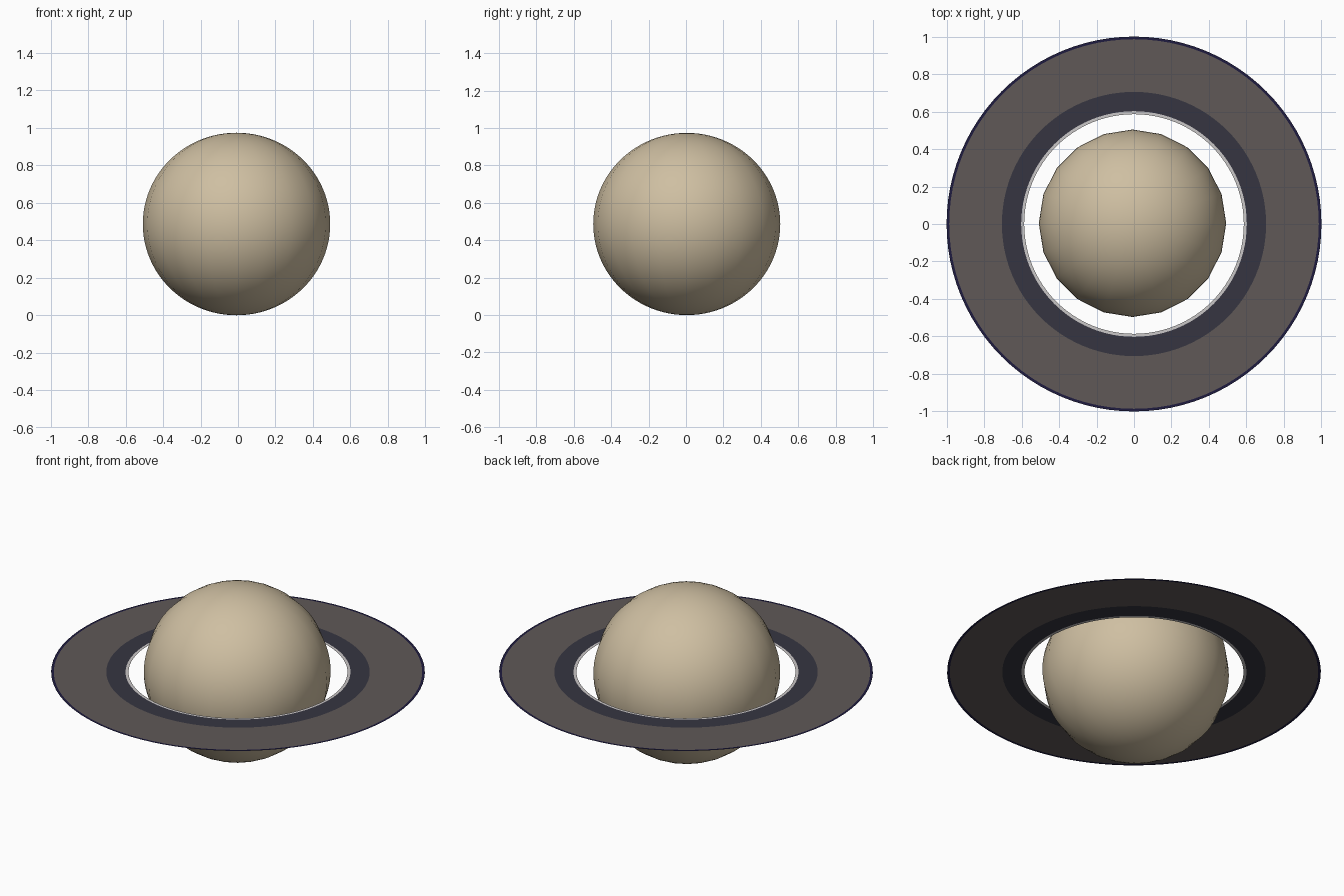
import bpy, bmesh, math

if "Cube" in bpy.data.objects:
    bpy.data.objects.remove(bpy.data.objects["Cube"])

def material(name, color):
    m = bpy.data.materials.new(name)
    m.diffuse_color = (*color, 1)
    m.use_nodes = True
    m.node_tree.nodes["Principled BSDF"].inputs["Base Color"].default_value = m.diffuse_color
    return m

tan = material("warm tan", (0.62, 0.52, 0.36))
taupe = material("grey taupe", (0.115, 0.098, 0.095))
slate = material("dark slate", (0.037, 0.036, 0.053))
pale = material("pale grey", (0.6, 0.58, 0.58))
navy = material("deep navy", (0.013, 0.011, 0.05))

MID = 0.487

# globe: few segments around, fine rings, slightly flattened
bm = bmesh.new()
bmesh.ops.create_uvsphere(bm, u_segments=20, v_segments=48, radius=0.5)
bmesh.ops.scale(bm, vec=(1, 1, MID / 0.5), verts=bm.verts)
for f in bm.faces:
    f.smooth = True
me = bpy.data.meshes.new("globe")
bm.to_mesh(me)
bm.free()
me.materials.append(tan)
globe = bpy.data.objects.new("globe", me)
globe.location = (-0.008, 0.004, MID)
bpy.context.collection.objects.link(globe)

# flat concentric ring bands
def band(name, r_in, r_out, mat, n=96):
    bm = bmesh.new()
    loops = [[bm.verts.new((r * math.cos(2 * math.pi * i / n),
                            r * math.sin(2 * math.pi * i / n), 0)) for i in range(n)]
             for r in (r_in, r_out)]
    for i in range(n):
        j = (i + 1) % n
        bm.faces.new((loops[0][i], loops[1][i], loops[1][j], loops[0][j]))
    me = bpy.data.meshes.new(name)
    bm.to_mesh(me)
    bm.free()
    me.materials.append(mat)
    ob = bpy.data.objects.new(name, me)
    ob.location.z = MID
    bpy.context.collection.objects.link(ob)

band("inner_edge", 0.586, 0.602, pale)
band("inner_band", 0.602, 0.705, slate)
band("main_ring", 0.705, 0.986, taupe)
band("outer_edge", 0.986, 1.0, navy)
